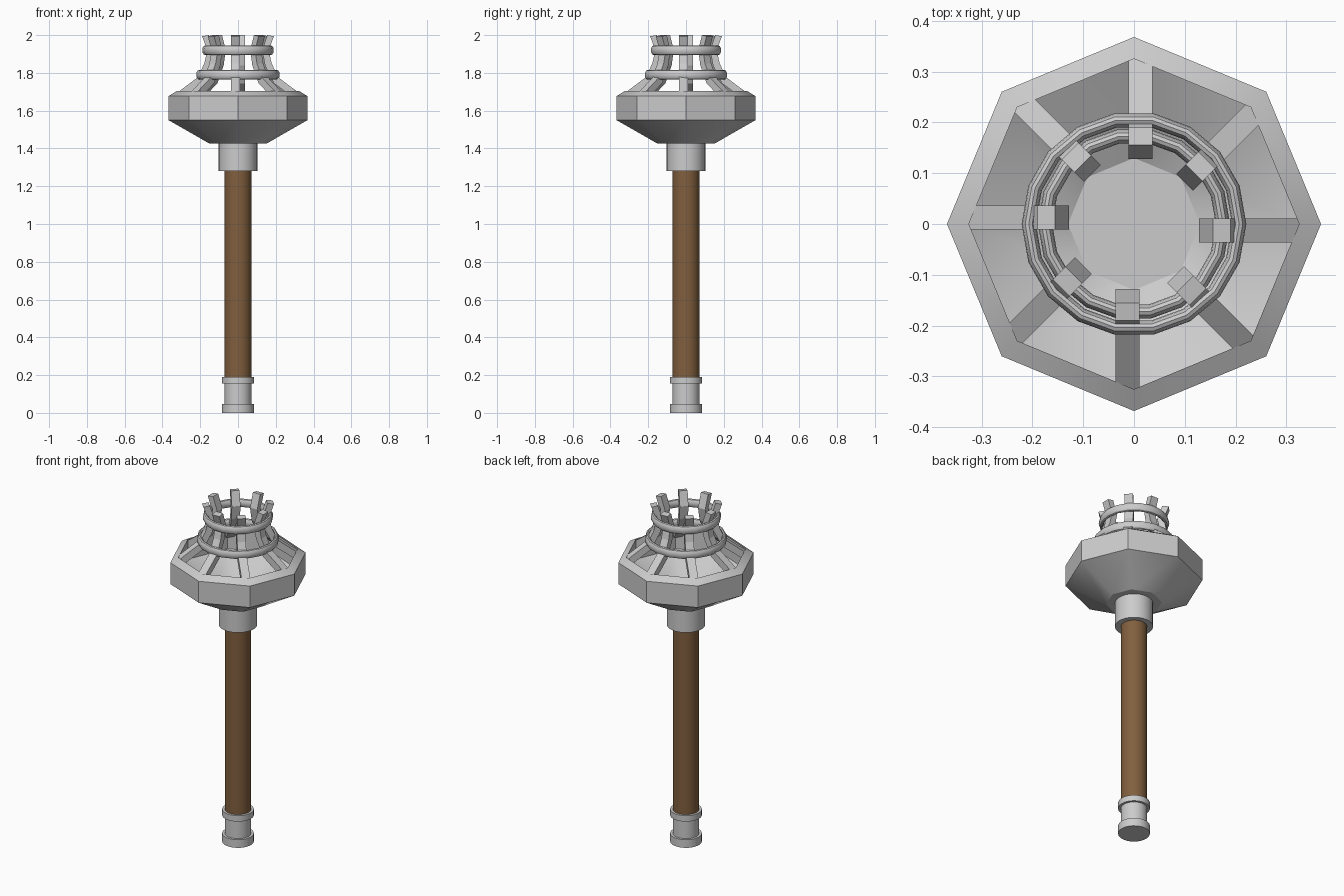
import bpy, math
from mathutils import Vector

if "Cube" in bpy.data.objects:
    bpy.data.objects.remove(bpy.data.objects["Cube"])


def finish(name, verts, faces, smooth=True):
    me = bpy.data.meshes.new(name)
    me.from_pydata(verts, [], faces)
    me.update()
    ob = bpy.data.objects.new(name, me)
    bpy.context.collection.objects.link(ob)
    if smooth:
        bpy.ops.object.select_all(action='DESELECT')
        ob.select_set(True)
        bpy.context.view_layer.objects.active = ob
        bpy.ops.object.shade_smooth_by_angle(angle=math.radians(30))
    return ob


def lathe(name, profile, n, loop=False):
    """Spin (radius, z) points, listed bottom to top on the outside, around z."""
    verts = [(r * math.cos(2 * math.pi * k / n), r * math.sin(2 * math.pi * k / n), z)
             for r, z in profile for k in range(n)]
    m = len(profile)
    faces = []
    for i in range(m if loop else m - 1):
        a, b = i * n, (i + 1) % m * n
        for k in range(n):
            j = (k + 1) % n
            faces.append((a + k, a + j, b + j, b + k))
    if not loop:
        faces.append(tuple(reversed(range(n))))
        faces.append(tuple(range((m - 1) * n, m * n)))
    return finish(name, verts, faces)


def ring(name, radius, z, n=18):
    section = [(radius + 0.014 * math.cos(t), z + 0.025 * math.sin(t))
               for t in (2 * math.pi * k / 12 for k in range(12))]
    return lathe(name, section, n, loop=True)


# Shaft and metal fittings
shaft = lathe("wooden_shaft", [(0.071, 0.17), (0.071, 1.30)], 32)
wood = bpy.data.materials.new("wood")
wood.diffuse_color = (0.22, 0.115, 0.048, 1)
wood.use_nodes = True
wood.node_tree.nodes["Principled BSDF"].inputs["Base Color"].default_value = wood.diffuse_color
shaft.data.materials.append(wood)
lathe("pommel", [(0.085, 0), (0.085, 0.048), (0.071, 0.048), (0.071, 0.155),
                 (0.085, 0.155), (0.085, 0.19), (0.071, 0.19)], 32)
lathe("collar", [(0.102, 1.28), (0.102, 1.44)], 32)

# Eight-sided hollow bowl
lathe("bowl", [(0.15, 1.425), (0.368, 1.55), (0.368, 1.677), (0.325, 1.703),
               (0.325, 1.58), (0.13, 1.468)], 8)

# Cage rings
ring("lower_cage_ring", 0.207, 1.79)
ring("upper_cage_ring", 0.175, 1.92)

# Bent cage bars, each set slightly to one side of its radius
outer = [(0.335, 1.685), (0.215, 1.775), (0.178, 1.85), (0.163, 1.92), (0.19, 1.994)]
inner = [(0.325, 1.645), (0.19, 1.745), (0.143, 1.84), (0.128, 1.92), (0.155, 2.0)]
for i in range(8):
    a = math.radians(45 * i)
    radial = Vector((math.cos(a), math.sin(a), 0))
    side = Vector((-math.sin(a), math.cos(a), 0))
    verts = []
    for o, p in zip(outer, inner):
        for (r, z), s in ((o, -0.036), (o, 0.011), (p, 0.011), (p, -0.036)):
            verts.append(radial * r + side * s + Vector((0, 0, z)))
    faces = [(3, 2, 1, 0), (16, 17, 18, 19)]
    for j in range(4):
        for k in range(4):
            q = (k + 1) % 4
            faces.append((4 * j + k, 4 * j + q, 4 * j + 4 + q, 4 * j + 4 + k))
    finish(f"cage_bar_{i + 1}", verts, faces, smooth=False)
